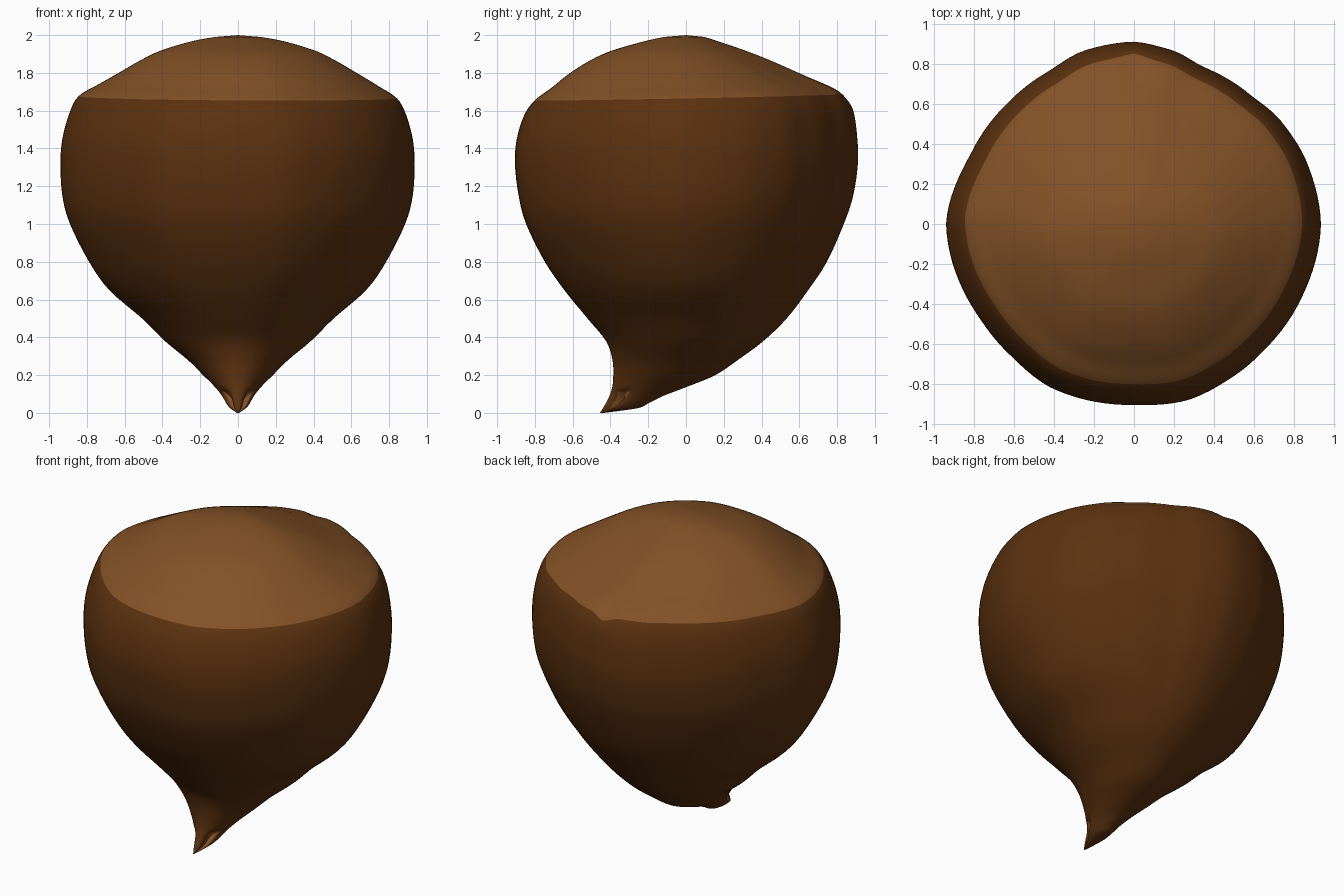
import bpy, bmesh, math

if "Cube" in bpy.data.objects:
    bpy.data.objects.remove(bpy.data.objects["Cube"])

SEG, SUB = 120, 4

# Profile rows from top to tip: height, half width, front y, back y
ROWS = [
    (1.990, .12, -.12, .10), (1.968, .24, -.22, .17), (1.92, .40, -.39, .31),
    (1.87, .505, -.505, .44), (1.80, .625, -.62, .60), (1.735, .735, -.71, .745),
    (1.67, .837, -.81, .842), (1.58, .885, -.865, .893), (1.45, .92, -.905, .912),
    (1.32, .93, -.915, .915), (1.15, .92, -.895, .89), (1.0, .88, -.855, .84),
    (.80, .78, -.755, .75), (.65, .675, -.65, .65), (.50, .505, -.525, .535),
    (.38, .385, -.425, .41), (.28, .265, -.39, .275), (.20, .185, -.385, .155),
    (.14, .125, -.39, .01), (.09, .085, -.405, -.12), (.05, .062, -.425, -.20),
    (.025, .042, -.44, -.255), (.0, .006, -.455, -.435),
]
RIM = 6 * SUB  # ring where the pale cap meets the dark shell

# Plan outline: radius against angle in degrees (slightly pointed at the back)
PLAN = [(0, .93), (20, .915), (36, .897), (48, .872), (67, .865), (78, .898),
        (90, .92), (106, .91), (119, .88), (135, .877), (155, .885), (180, .935),
        (214, .903), (227, .905), (243, .925), (270, .915), (287, .93),
        (302, .916), (316, .909), (335, .913), (360, .93)]


def plan_factor(deg):
    for (a0, r0), (a1, r1) in zip(PLAN, PLAN[1:]):
        if a0 <= deg <= a1:
            t = (deg - a0) / (a1 - a0)
            t = .5 * t + .5 * t * t * (3 - 2 * t)
            return (r0 + (r1 - r0) * t) / .925
    return 1


def catmull(p0, p1, p2, p3, t):
    return tuple(.5 * (2 * b + (c - a) * t + (2 * a - 5 * b + 4 * c - d) * t * t
                       + (3 * b - a - 3 * c + d) * t ** 3)
                 for a, b, c, d in zip(p0, p1, p2, p3))


def smooth_rows(rows):
    out = []
    for i in range(len(rows) - 1):
        p = [rows[max(0, min(len(rows) - 1, i + k))] for k in (-1, 0, 1, 2)]
        out += [catmull(*p, s / SUB) for s in range(SUB)]
    return out + [rows[-1]]


def groove(deg):
    # two folds beside the front tongue of the tip
    return sum(math.exp(-((deg - c) / 17) ** 2) for c in (222, 318))


def point(row, deg):
    z, hx, y0, y1 = row
    a = math.radians(deg)
    w = max(0, min(1, (z - .2) / .5))
    f = 1 + (plan_factor(deg) - 1) * w
    if z < .13:
        f *= 1 - .5 * groove(deg) * min(1, (.13 - z) / .06)
    # wavy cap edge with a small notch at the back
    near = math.exp(-((z - 1.67) / .07) ** 2)
    notch = .03 * math.exp(-((deg - 90) / 4) ** 2) * near
    dz = (.016 * math.sin(a) - .005 * math.cos(a)) * near - notch
    f += notch * .6
    return (hx * f * math.cos(a),
            (y0 + y1) / 2 + (y1 - y0) / 2 * f * math.sin(a), z + dz)


def material(name, rgb):
    m = bpy.data.materials.new(name)
    m.diffuse_color = (*rgb, 1)
    m.use_nodes = True
    m.node_tree.nodes["Principled BSDF"].inputs["Base Color"].default_value = m.diffuse_color
    return m


# Nut: one lofted shell, pale on the cap and in the folds of the tip
bm = bmesh.new()
angles = [360 * i / SEG for i in range(SEG)]
rings = [[bm.verts.new(point(r, d)) for d in angles] for r in smooth_rows(ROWS)]
for k, (up, low) in enumerate(zip(rings, rings[1:])):
    for i in range(SEG):
        j = (i + 1) % SEG
        face = bm.faces.new((up[i], low[i], low[j], up[j]))
        fold = k >= 19 * SUB - 2 and groove(angles[i]) > .35
        face.material_index = 1 if k < RIM or fold else 0
top = bm.verts.new((0, 0, 2))
tip = bm.verts.new((0, -.455, 0))
for i in range(SEG):
    j = (i + 1) % SEG
    bm.faces.new((top, rings[0][i], rings[0][j])).material_index = 1
    bm.faces.new((tip, rings[-1][j], rings[-1][i]))
bmesh.ops.recalc_face_normals(bm, faces=bm.faces)
mesh = bpy.data.meshes.new("nut_shell")
bm.to_mesh(mesh)
bm.free()
mesh.materials.append(material("dark_brown_shell", (.105, .031, .005)))
mesh.materials.append(material("pale_brown_cap", (.225, .083, .020)))
nut = bpy.data.objects.new("nut_shell", mesh)
bpy.context.collection.objects.link(nut)
bpy.context.view_layer.objects.active = nut
nut.select_set(True)
bpy.ops.object.shade_smooth_by_angle(angle=math.radians(50))
